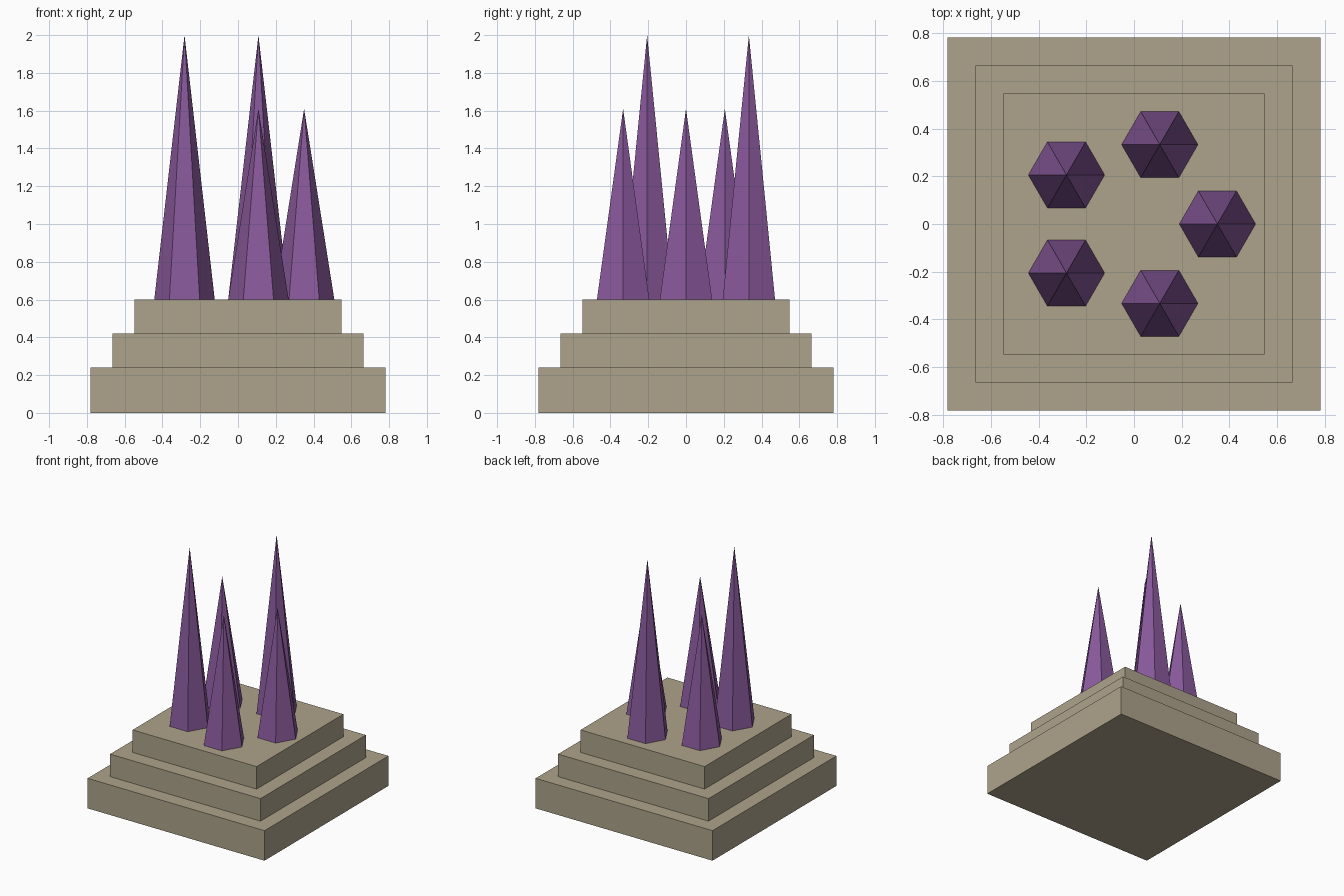
import bpy
import bmesh
from math import cos, sin, pi

if "Cube" in bpy.data.objects:
    bpy.data.objects.remove(bpy.data.objects["Cube"])


def material(name, color):
    mat = bpy.data.materials.new(name)
    mat.diffuse_color = (*color, 1)
    mat.use_nodes = True
    mat.node_tree.nodes["Principled BSDF"].inputs["Base Color"].default_value = mat.diffuse_color
    return mat


stone = material("stone", (0.42, 0.37, 0.26))
crystal = material("crystal", (0.25, 0.10, 0.33))


def finish(bm, name, mat, loc):
    bmesh.ops.recalc_face_normals(bm, faces=bm.faces)
    mesh = bpy.data.meshes.new(name)
    bm.to_mesh(mesh)
    bm.free()
    mesh.materials.append(mat)
    obj = bpy.data.objects.new(name, mesh)
    obj.location = loc
    bpy.context.collection.objects.link(obj)


def tier(name, half, z0, z1):
    bm = bmesh.new()
    bmesh.ops.create_cube(bm, size=1)
    bmesh.ops.scale(bm, vec=(2 * half, 2 * half, z1 - z0), verts=bm.verts)
    finish(bm, name, stone, (0, 0, (z0 + z1) / 2))


def spike(name, radius, height, loc, sides=6):
    # Corners start on the x axis
    bm = bmesh.new()
    ring = [bm.verts.new((radius * cos(2 * pi * k / sides),
                          radius * sin(2 * pi * k / sides), 0))
            for k in range(sides)]
    tip = bm.verts.new((0, 0, height))
    bm.faces.new(ring[::-1])
    for k in range(sides):
        bm.faces.new((ring[k], ring[(k + 1) % sides], tip))
    finish(bm, name, crystal, loc)


# Stepped square plinth
tier("bottom_step", 0.782, 0.0, 0.24)
tier("middle_step", 0.665, 0.24, 0.42)
tier("top_step", 0.548, 0.42, 0.60)

# Ring of five crystal spikes, alternating short and tall
for i in range(5):
    a = 2 * pi * i / 5
    spike(f"crystal_spike_{i + 1}", 0.16, 1.4 if i % 2 else 1.01,
          (0.35 * cos(a), 0.35 * sin(a), 0.60))
